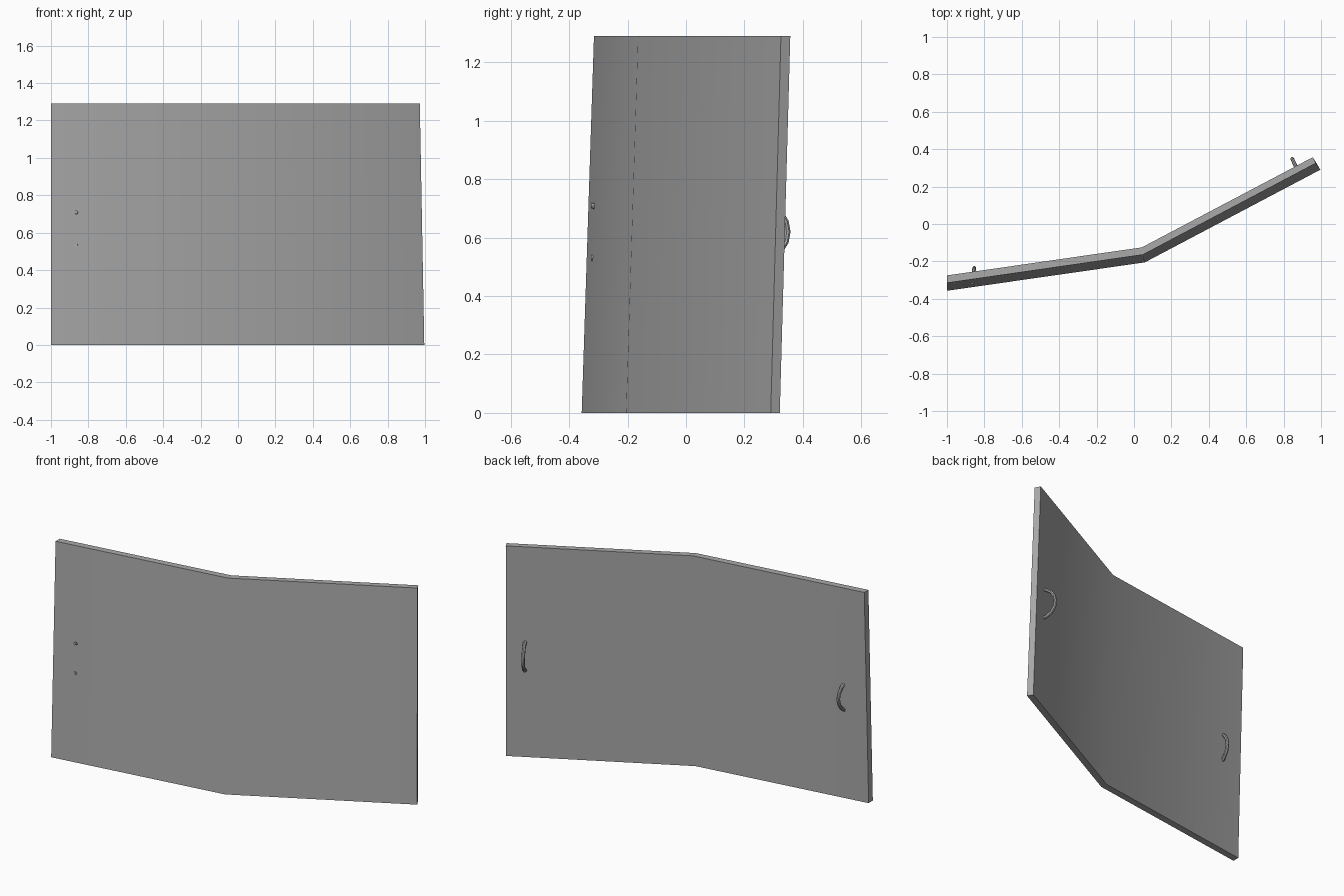
import bpy, math
from mathutils import Vector

if "Cube" in bpy.data.objects:
    bpy.data.objects.remove(bpy.data.objects["Cube"])

grey = bpy.data.materials.new("plain grey")
grey.use_nodes = True
COLOUR = (0.4, 0.4, 0.4, 1)
grey.diffuse_color = COLOUR
grey.node_tree.nodes["Principled BSDF"].inputs["Base Color"].default_value = COLOUR


def make(name, verts, faces):
    mesh = bpy.data.meshes.new(name)
    mesh.from_pydata(verts, [], faces)
    mesh.materials.append(grey)
    obj = bpy.data.objects.new(name, mesh)
    bpy.context.collection.objects.link(obj)
    bpy.ops.object.select_all(action='DESELECT')
    obj.select_set(True)
    bpy.context.view_layer.objects.active = obj
    bpy.ops.object.mode_set(mode='EDIT')
    bpy.ops.mesh.select_all(action='SELECT')
    bpy.ops.mesh.normals_make_consistent(inside=False)
    bpy.ops.object.mode_set(mode='OBJECT')
    bpy.ops.object.shade_smooth_by_angle(angle=math.radians(40))
    return obj


# Bent panel, leaning backwards: footprint loop and its shifted top loop
HEIGHT = 1.29
base = [(-1, -.357), (.058, -.205), (.996, .29), (.978, .321), (.052, -.166), (-1, -.317)]
top = [(-1, -.315), (.048, -.164), (.972, .325), (.956, .357), (.042, -.125), (-1, -.275)]
verts = [(x, y, 0) for x, y in base] + [(x, y, HEIGHT) for x, y in top]
faces = [(i, (i + 1) % 6, (i + 1) % 6 + 6, i + 6) for i in range(6)]
for k in (0, 6):
    faces += [(k, k + 1, k + 4, k + 5), (k + 1, k + 2, k + 3, k + 4)]
make("bent_panel", verts, faces)


# Half-ring handles on the back
def handle(name, foot, direction, radius=.09, rod=.01, steps=8, sides=8):
    out = Vector((*direction, 0)).normalized()
    up = Vector((0, 0, 1))
    side = out.cross(up)
    centre = Vector((*foot, .62))
    verts, faces = [], []
    for i in range(steps + 1):
        a = math.pi * (i / steps - .5)
        radial = out * math.cos(a) + up * math.sin(a)
        for j in range(sides):
            b = math.tau * j / sides
            verts.append(centre + radial * (radius + rod * math.cos(b)) + side * rod * math.sin(b))
    for i in range(steps):
        for j in range(sides):
            p, q = i * sides + j, i * sides + (j + 1) % sides
            faces.append((p, q, q + sides, p + sides))
    faces += [tuple(range(sides)), tuple(range(steps * sides, (steps + 1) * sides))]
    make(name, verts, faces)


handle("right_handle", (-.866, -.324), (.13, 1))
handle("left_handle", (.884, .267), (-.42, .9))
